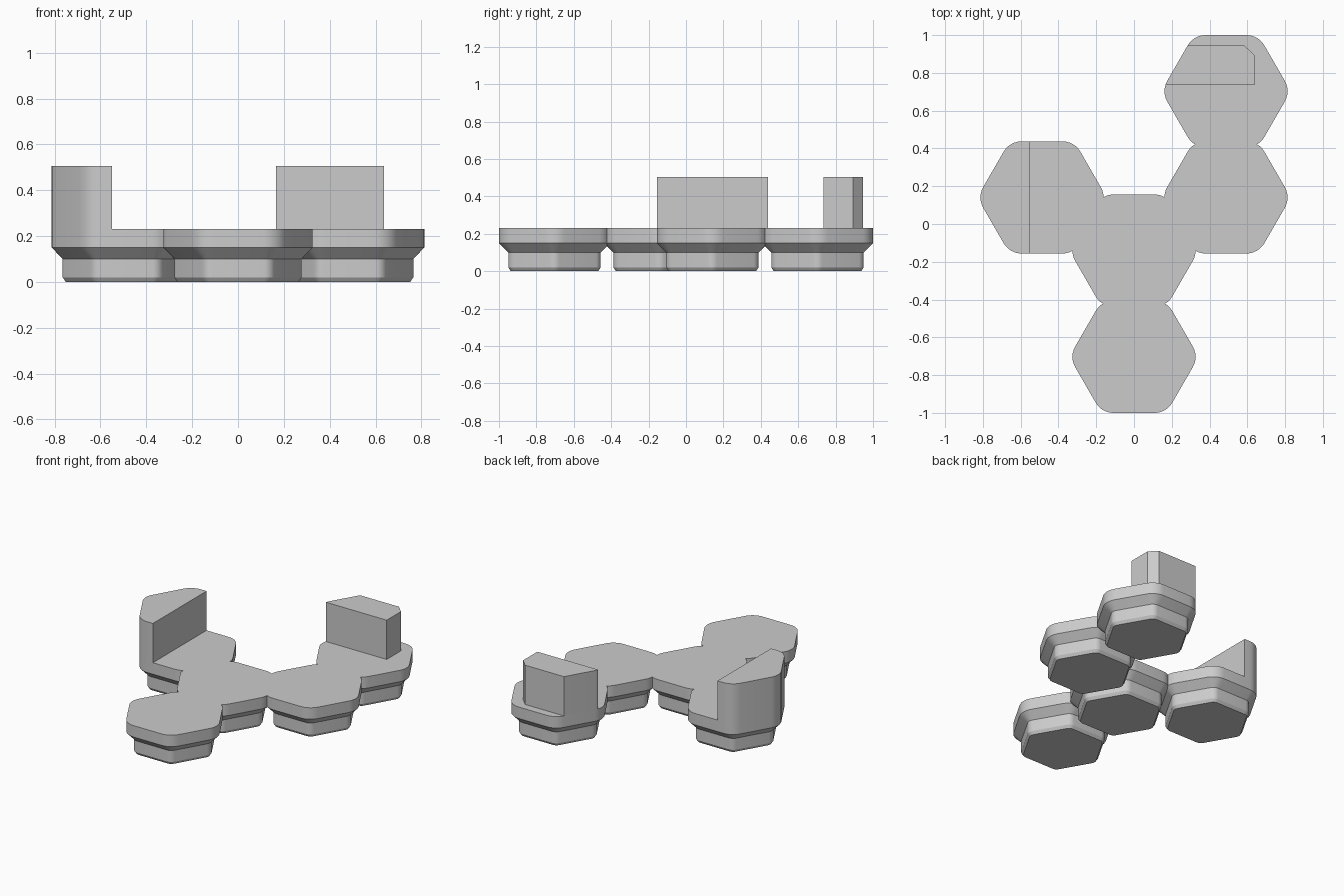
import bpy, bmesh, math
from mathutils import Vector

cube = bpy.data.objects.get("Cube")
if cube:
    bpy.data.objects.remove(cube, do_unlink=True)

SPACING = 0.5625
DX = SPACING * math.sqrt(3) / 2
Y0 = -1.25 * SPACING
APOTHEM, ROUND = 0.297, 0.11
DECK_Z, TOWER_Z = 0.23, 0.505

grey = bpy.data.materials.new("plain grey")
grey.use_nodes = True
colour = (0.6, 0.6, 0.6, 1)
grey.diffuse_color = colour
grey.node_tree.nodes["Principled BSDF"].inputs["Base Color"].default_value = colour


def hex_outline(apothem, radius, steps=6):
    """Flat-topped hexagon with rounded corners."""
    points = []
    reach = (apothem - radius) / math.cos(math.pi / 6)
    for corner in range(6):
        mid = corner * math.pi / 3
        for i in range(steps + 1):
            a = mid + (i / steps - 0.5) * math.pi / 3
            points.append((reach * math.cos(mid) + radius * math.cos(a),
                           reach * math.sin(mid) + radius * math.sin(a)))
    return points


def hex_stack(levels, centre):
    """Loft of rounded hexagons; levels hold (height, apothem, radius)."""
    bm = bmesh.new()
    rings = [[bm.verts.new((centre[0] + x, centre[1] + y, z)) for x, y in hex_outline(a, r)]
             for z, a, r in levels]
    count = len(rings[0])
    for low, high in zip(rings, rings[1:]):
        for i in range(count):
            j = (i + 1) % count
            bm.faces.new((low[i], low[j], high[j], high[i]))
    bm.faces.new(rings[0][::-1])
    bm.faces.new(rings[-1])
    return bm


def make_object(name, bm):
    bmesh.ops.recalc_face_normals(bm, faces=bm.faces)
    mesh = bpy.data.meshes.new(name)
    bm.to_mesh(mesh)
    bm.free()
    mesh.materials.append(grey)
    obj = bpy.data.objects.new(name, mesh)
    bpy.context.collection.objects.link(obj)
    return obj


def activate(obj):
    bpy.ops.object.select_all(action='DESELECT')
    obj.select_set(True)
    bpy.context.view_layer.objects.active = obj


def smooth(obj):
    activate(obj)
    bpy.ops.object.shade_smooth_by_angle(angle=math.radians(20))


# Hexagonal cells: chamfered foot, flared skirt and flat deck
CELL = [(0, 0.234, 0.04), (0.02, 0.247, 0.05), (0.10, 0.247, 0.05),
        (0.15, APOTHEM, ROUND), (DECK_Z, APOTHEM, ROUND)]
left_cell = (-DX, Y0 + 1.5 * SPACING)
back_cell = (DX, Y0 + 2.5 * SPACING)
centres = [(0, Y0 + SPACING), (0, Y0), left_cell, (DX, Y0 + 1.5 * SPACING), back_cell]

# Join the cells into one platform
platform = make_object("platform", hex_stack(CELL, centres[0]))
for centre in centres[1:]:
    cell = make_object("platform_cell", hex_stack(CELL, centre))
    activate(platform)
    mod = platform.modifiers.new("join", 'BOOLEAN')
    mod.operation, mod.solver, mod.object = 'UNION', 'EXACT', cell
    bpy.ops.object.modifier_apply(modifier=mod.name)
    bpy.data.objects.remove(cell, do_unlink=True)

bm = bmesh.new()
bm.from_mesh(platform.data)
bmesh.ops.remove_doubles(bm, verts=bm.verts, dist=0.0001)
bmesh.ops.dissolve_limit(bm, angle_limit=0.01, verts=bm.verts, edges=bm.edges)
bm.to_mesh(platform.data)
bm.free()
smooth(platform)


# Towers: hexagonal prisms trimmed by upright planes
def tower(name, centre, cuts):
    bm = hex_stack([(DECK_Z, APOTHEM, ROUND), (TOWER_Z, APOTHEM, ROUND)], centre)
    for point, normal in cuts:
        cut = bmesh.ops.bisect_plane(
            bm, geom=bm.verts[:] + bm.edges[:] + bm.faces[:], dist=1e-5,
            plane_co=Vector((*point, 0)), plane_no=Vector((*normal, 0)), clear_outer=True)
        edges = [e for e in cut["geom_cut"] if isinstance(e, bmesh.types.BMEdge)]
        bmesh.ops.holes_fill(bm, edges=[e for e in bm.edges if e.is_boundary] or edges)
    smooth(make_object(name, bm))


tower("side_tower", left_cell, [((-0.55, 0), (1, 0))])
tower("back_tower", back_cell, [
    ((0, 0.735), (0, -1)),
    ((0, 0.945), (0, 1)),
    ((0.637, 0), (1, 0)),
    ((0.637, 0.893), (1, 1)),
])
